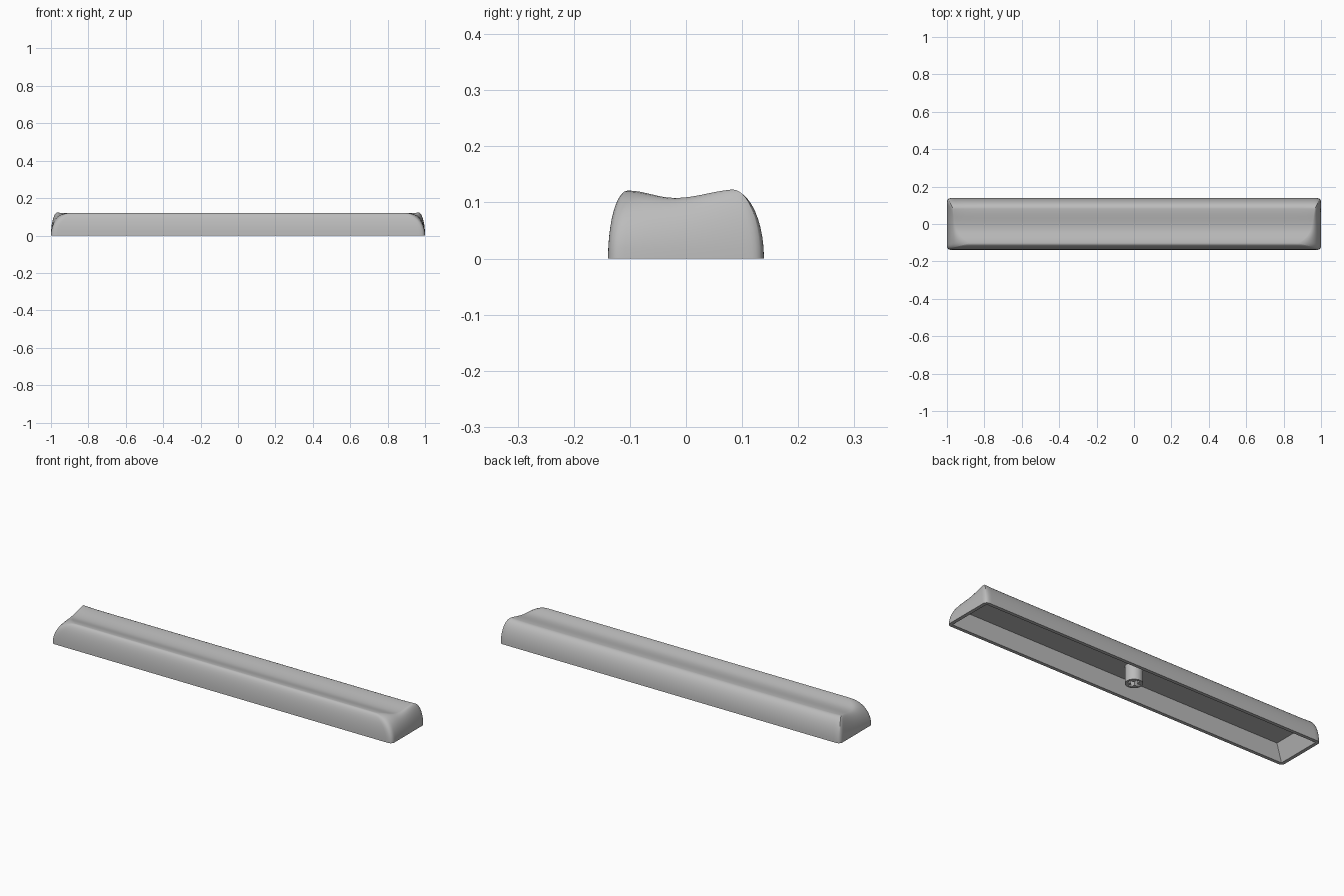
import bpy, bmesh, math
from mathutils import Vector

cube = bpy.data.objects.get("Cube")
if cube:
    bpy.data.objects.remove(cube, do_unlink=True)

NX, NY, ROWS = 48, 28, 10
HALF_X, HALF_Y, CORNER = 1.0, 0.139, 0.022
FRONT, BACK, VALLEY = -0.104, 0.083, -0.02
CEILING = 0.088

grey = bpy.data.materials.new("light_grey_plastic")
grey.use_nodes = True
colour = (0.5, 0.5, 0.5, 1)
grey.diffuse_color = colour
grey.node_tree.nodes["Principled BSDF"].inputs["Base Color"].default_value = colour


def spaced(k, n):
    """Stations from -1 to 1, denser toward both ends."""
    return math.sin(math.pi * (k / n - 0.5))


def top_point(u, v):
    """Scooped top: two long ridges, ends cut back toward the front."""
    y = FRONT + (BACK - FRONT) * (v + 1) / 2
    end_x = 0.955 + 0.013 * v - 0.062 * ((1 - v) / 2) ** 5
    side = FRONT if y < VALLEY else BACK
    ridge = 0.121 if y < VALLEY else 0.119
    f = (y - VALLEY) / (side - VALLEY)
    z = 0.108 + (ridge - 0.108) * (1 - math.cos(math.pi * f)) / 2
    z += 0.004 * max(0, v) ** 2 * abs(u) ** 30
    return Vector((u * end_x, y, z))


def base_point(u, v):
    """Rectangle outline with small rounded corners."""
    x, y = u * HALF_X, v * HALF_Y
    dx, dy = abs(x) - HALF_X + CORNER, abs(y) - HALF_Y + CORNER
    if dx > 0 and dy > 0 and math.hypot(dx, dy) > CORNER:
        s = CORNER / math.hypot(dx, dy)
        x = math.copysign(HALF_X - CORNER + dx * s, x)
        y = math.copysign(HALF_Y - CORNER + dy * s, y)
    return Vector((x, y, 0))


def finish(bm, name):
    bmesh.ops.recalc_face_normals(bm, faces=bm.faces)
    mesh = bpy.data.meshes.new(name)
    bm.to_mesh(mesh)
    bm.free()
    mesh.materials.append(grey)
    obj = bpy.data.objects.new(name, mesh)
    bpy.context.collection.objects.link(obj)
    return obj


def smooth(obj):
    bpy.ops.object.select_all(action="DESELECT")
    obj.select_set(True)
    bpy.context.view_layer.objects.active = obj
    bpy.ops.object.shade_smooth_by_angle(angle=math.radians(40))


# Hollow key shell: top grid, bulging walls, rim and inner cavity
bm = bmesh.new()
grid = [[bm.verts.new(top_point(spaced(i, NX), spaced(j, NY)))
         for j in range(NY + 1)] for i in range(NX + 1)]
for i in range(NX):
    for j in range(NY):
        bm.faces.new((grid[i][j], grid[i + 1][j], grid[i + 1][j + 1], grid[i][j + 1]))

border = ([(i, 0) for i in range(NX)] + [(NX, j) for j in range(NY)]
          + [(i, NY) for i in range(NX, 0, -1)] + [(0, j) for j in range(NY, 0, -1)])
params = [(spaced(i, NX), spaced(j, NY)) for i, j in border]
rings = [[grid[i][j] for i, j in border]]
for row in range(ROWS - 1, -1, -1):
    a = math.pi / 2 * row / ROWS
    ring = []
    for u, v in params:
        top, base = top_point(u, v), base_point(u, v)
        p = base.lerp(top, 1 - math.cos(a))
        p.z = top.z * math.sin(a)
        ring.append(bm.verts.new(p))
    rings.append(ring)
for sx, sy, z in ((0.982, 0.121, 0), (0.948, 0.113, CEILING)):
    rings.append([bm.verts.new((u * sx, v * sy, z)) for u, v in params])
for upper, lower in zip(rings, rings[1:]):
    for k in range(len(upper)):
        n = (k + 1) % len(upper)
        bm.faces.new((upper[k], upper[n], lower[n], lower[k]))
bm.faces.new(rings[-1])
smooth(finish(bm, "key_shell"))

# Mounting stem under the middle
bm = bmesh.new()
bmesh.ops.create_cone(bm, cap_ends=True, segments=40, radius1=0.042, radius2=0.042, depth=0.094)
bmesh.ops.translate(bm, verts=bm.verts, vec=(0, 0, 0.047))
stem = finish(bm, "mounting_stem")

# Cross-shaped socket cut into the stem
for k, (sx, sy) in enumerate(((0.062, 0.019), (0.019, 0.062))):
    bm = bmesh.new()
    bmesh.ops.create_cube(bm, size=1)
    bmesh.ops.scale(bm, verts=bm.verts, vec=(sx, sy, 0.12))
    cutter = finish(bm, "socket_cutter")
    cutter.hide_render = True
    cut = stem.modifiers.new("socket", "BOOLEAN")
    cut.operation, cut.solver, cut.object = "DIFFERENCE", "EXACT", cutter
    bpy.context.view_layer.objects.active = stem
    bpy.ops.object.modifier_apply(modifier=cut.name)
    bpy.data.objects.remove(cutter, do_unlink=True)
smooth(stem)
